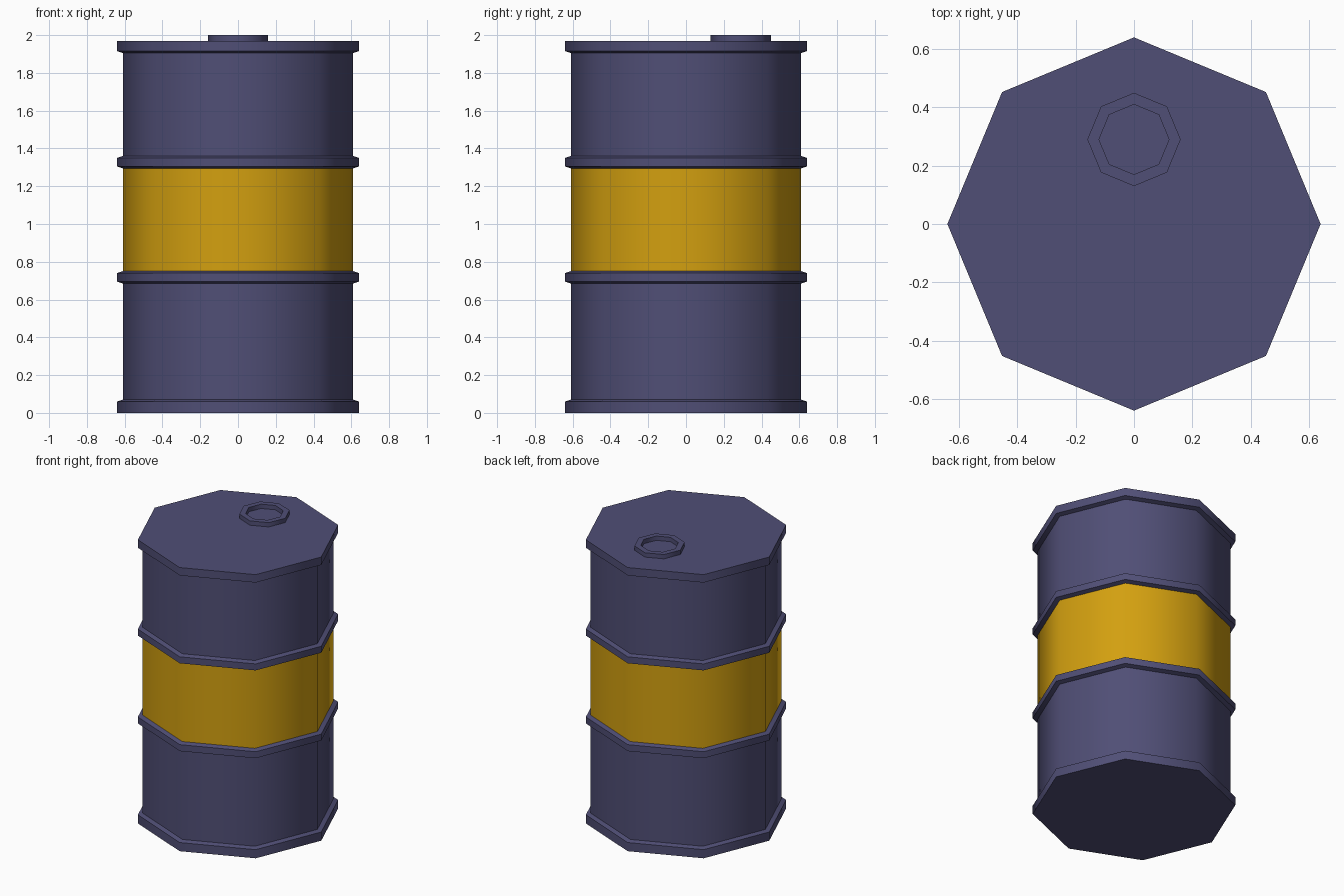
import bpy, bmesh
from math import cos, sin, pi, radians

if "Cube" in bpy.data.objects:
    bpy.data.objects.remove(bpy.data.objects["Cube"])

SIDES = 8


def material(name, rgb):
    m = bpy.data.materials.new(name)
    m.diffuse_color = (*rgb, 1)
    m.use_nodes = True
    m.node_tree.nodes["Principled BSDF"].inputs["Base Color"].default_value = m.diffuse_color
    return m


steel = material("dark_steel", (0.08, 0.077, 0.18))
yellow = material("yellow_paint", (0.65, 0.35, 0.005))


def lathe(name, profile, mat, centre=(0, 0), caps=()):
    """Spin an (r, z) profile, listed bottom to top outside, into an octagonal shell."""
    bm = bmesh.new()
    rings = []
    for r, z in profile:
        rings.append([bm.verts.new((r * cos(2 * pi * i / SIDES),
                                    r * sin(2 * pi * i / SIDES), z))
                      for i in range(SIDES)])
    for a, b in zip(rings, rings[1:]):
        for i in range(SIDES):
            j = (i + 1) % SIDES
            bm.faces.new((a[i], a[j], b[j], b[i]))
    if "bottom" in caps:
        bm.faces.new(rings[0][::-1])
    if "top" in caps:
        bm.faces.new(rings[-1])
    mesh = bpy.data.meshes.new(name)
    bm.to_mesh(mesh)
    bm.free()
    mesh.materials.append(mat)
    obj = bpy.data.objects.new(name, mesh)
    obj.location = (*centre, 0)
    bpy.context.collection.objects.link(obj)
    bpy.context.view_layer.objects.active = obj
    obj.select_set(True)
    return obj


R, RIM = 0.61, 0.64


def hoop(z0, z1):
    """Raised hoop with slightly sloped shoulders."""
    return [(R, z0), (RIM, z0 + 0.01), (RIM, z1 - 0.01), (R, z1)]


# Lower drum with base rim and lower hoop
lathe("lower_drum", [(RIM, 0), (RIM, 0.06), (R, 0.07)] + hoop(0.685, 0.75),
      steel, caps=("bottom",))

# Painted band between the hoops
lathe("painted_band", [(R, 0.75), (R, 1.295)], yellow)

# Upper drum with upper hoop and lid rim
lathe("upper_drum", hoop(1.295, 1.36) + [(R, 1.905), (RIM, 1.915), (RIM, 1.97)],
      steel, caps=("top",))

# Filler collar on the lid
lathe("filler_collar", [(0.16, 1.97), (0.16, 2.0), (0.12, 2.0), (0.12, 1.97)],
      steel, centre=(0, 0.29))

# Smooth around the barrel, sharp at rims
bpy.ops.object.shade_smooth_by_angle(angle=radians(50))
